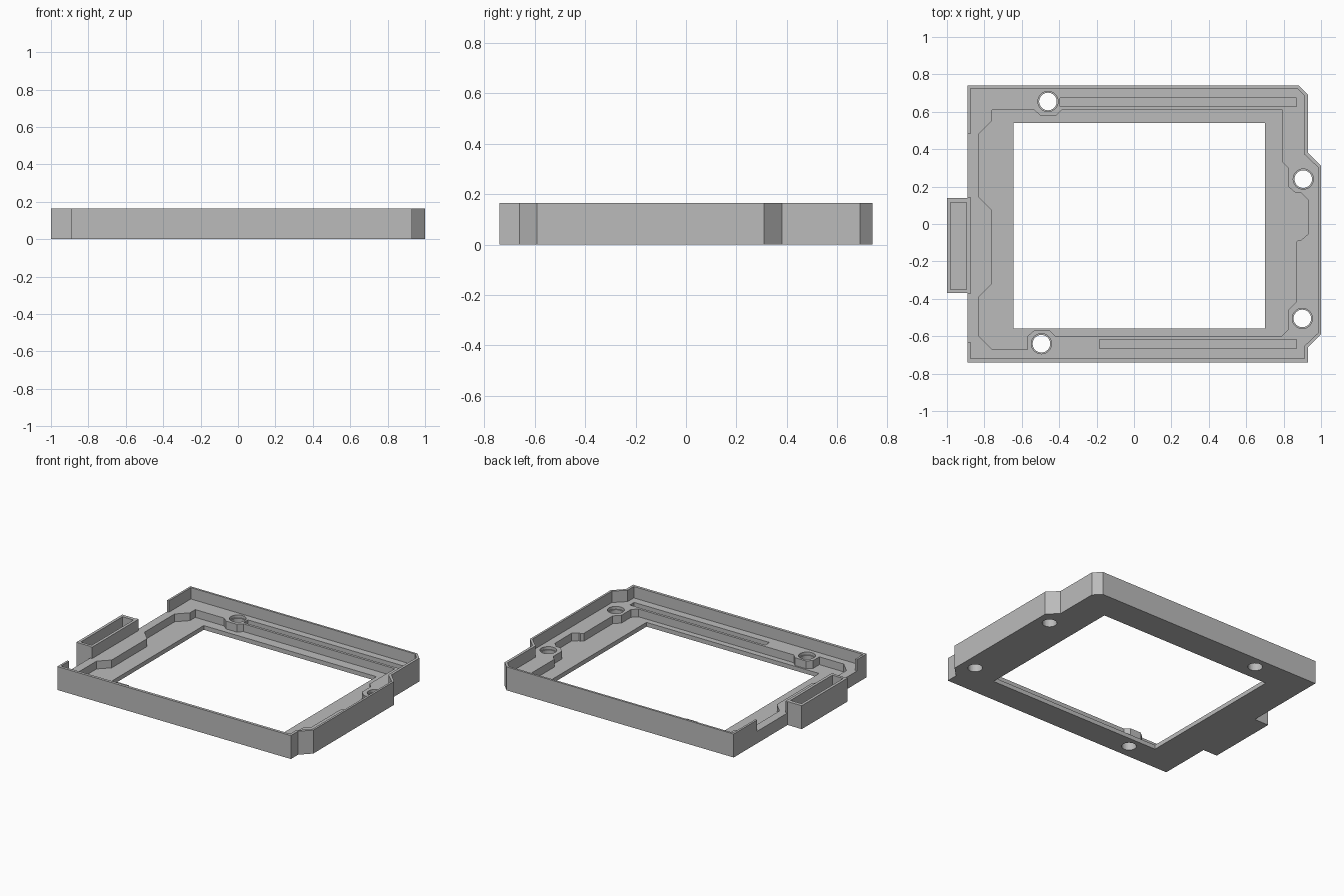
import bpy
import bmesh
from math import cos, sin, tau

if "Cube" in bpy.data.objects:
    bpy.data.objects.remove(bpy.data.objects["Cube"], do_unlink=True)

FLOOR, LEDGE, TOP, ABOVE, BELOW = 0.03, 0.085, 0.165, 0.3, -0.1

grey = bpy.data.materials.new("plain grey")
grey.use_nodes = True
colour = (0.5, 0.5, 0.5, 1)
grey.diffuse_color = colour
grey.node_tree.nodes["Principled BSDF"].inputs["Base Color"].default_value = colour


def prism(name, outline, bottom, top):
    """Extrude a flat outline straight up between two heights."""
    bm = bmesh.new()
    face = bm.faces.new([bm.verts.new((x, y, bottom)) for x, y in outline])
    extruded = bmesh.ops.extrude_face_region(bm, geom=[face])["geom"]
    moved = [v for v in extruded if isinstance(v, bmesh.types.BMVert)]
    bmesh.ops.translate(bm, verts=moved, vec=(0, 0, top - bottom))
    bmesh.ops.recalc_face_normals(bm, faces=bm.faces)
    mesh = bpy.data.meshes.new(name)
    bm.to_mesh(mesh)
    bm.free()
    mesh.materials.append(grey)
    obj = bpy.data.objects.new(name, mesh)
    bpy.context.collection.objects.link(obj)
    return obj


def rectangle(left, right, front, back):
    return [(left, front), (right, front), (right, back), (left, back)]


def circle(centre, radius, sides=32):
    angles = [tau * i / sides for i in range(sides)]
    return [(centre[0] + radius * cos(a), centre[1] + radius * sin(a)) for a in angles]


def carve(body, outline, bottom, top=ABOVE):
    """Subtract an extruded outline from the body and discard the cutter."""
    cutter = prism("cutter", outline, bottom, top)
    cutter.hide_render = True
    modifier = body.modifiers.new("carve", "BOOLEAN")
    modifier.operation = "DIFFERENCE"
    modifier.solver = "EXACT"
    modifier.object = cutter
    depsgraph = bpy.context.evaluated_depsgraph_get()
    result = bpy.data.meshes.new_from_object(body.evaluated_get(depsgraph))
    body.modifiers.clear()
    body.data = result
    bpy.data.objects.remove(cutter, do_unlink=True)


# Frame body, including the side box
frame = prism("bezel_frame", [
    (-.89, .74), (.88, .74), (.93, .69), (.93, .38), (1, .31), (1, -.59),
    (.93, -.66), (.93, -.74), (-.89, -.74), (-.89, -.37), (-1, -.37),
    (-1, .14), (-.89, .14)], 0, TOP)

# Tray inside the thin outer wall
carve(frame, [
    (-.875, .725), (.873, .725), (.911, .685), (.911, .372), (.985, .302),
    (.985, -.582), (.911, -.652), (.911, -.72), (-.875, -.72)], LEDGE)

# Stepped well with notches around the screw bosses
carve(frame, [
    (-.76, .61), (-.535, .61), (-.5, .58), (-.415, .58), (-.385, .61),
    (.795, .61), (.795, .33), (.825, .3), (.825, .2), (.865, .165),
    (.895, .165), (.93, .13), (.93, -.055), (.895, -.085), (.88, -.085),
    (.865, -.1), (.865, -.42), (.825, -.46), (.825, -.565), (.79, -.6),
    (-.42, -.6), (-.45, -.57), (-.535, -.57), (-.57, -.6), (-.57, -.67),
    (-.76, -.67), (-.83, -.6), (-.83, -.39), (-.76, -.32), (-.76, .075),
    (-.83, .145), (-.83, .48), (-.76, .55)], FLOOR)

# Window opening
carve(frame, rectangle(-.645, .7, -.56, .54), BELOW)

# Gaps in the side wall on both sides of the box
for front, back in ((.145, .48), (-.63, -.375)):
    carve(frame, rectangle(-.95, -.86, front, back), LEDGE)

# Pocket in the side box
carve(frame, rectangle(-.98, -.895, -.35, .115), FLOOR)

# Long grooves in the ledge
for left, front in ((-.395, .628), (-.185, -.665)):
    carve(frame, rectangle(left, .87, front, front + .047), LEDGE - .03)

# Screw holes with a shallow counterbore
for centre in ((-.46, .655), (.905, .24), (.9, -.505), (-.495, -.64)):
    carve(frame, circle(centre, .047), BELOW)
    carve(frame, circle(centre, .054), LEDGE - .02, LEDGE + .02)
